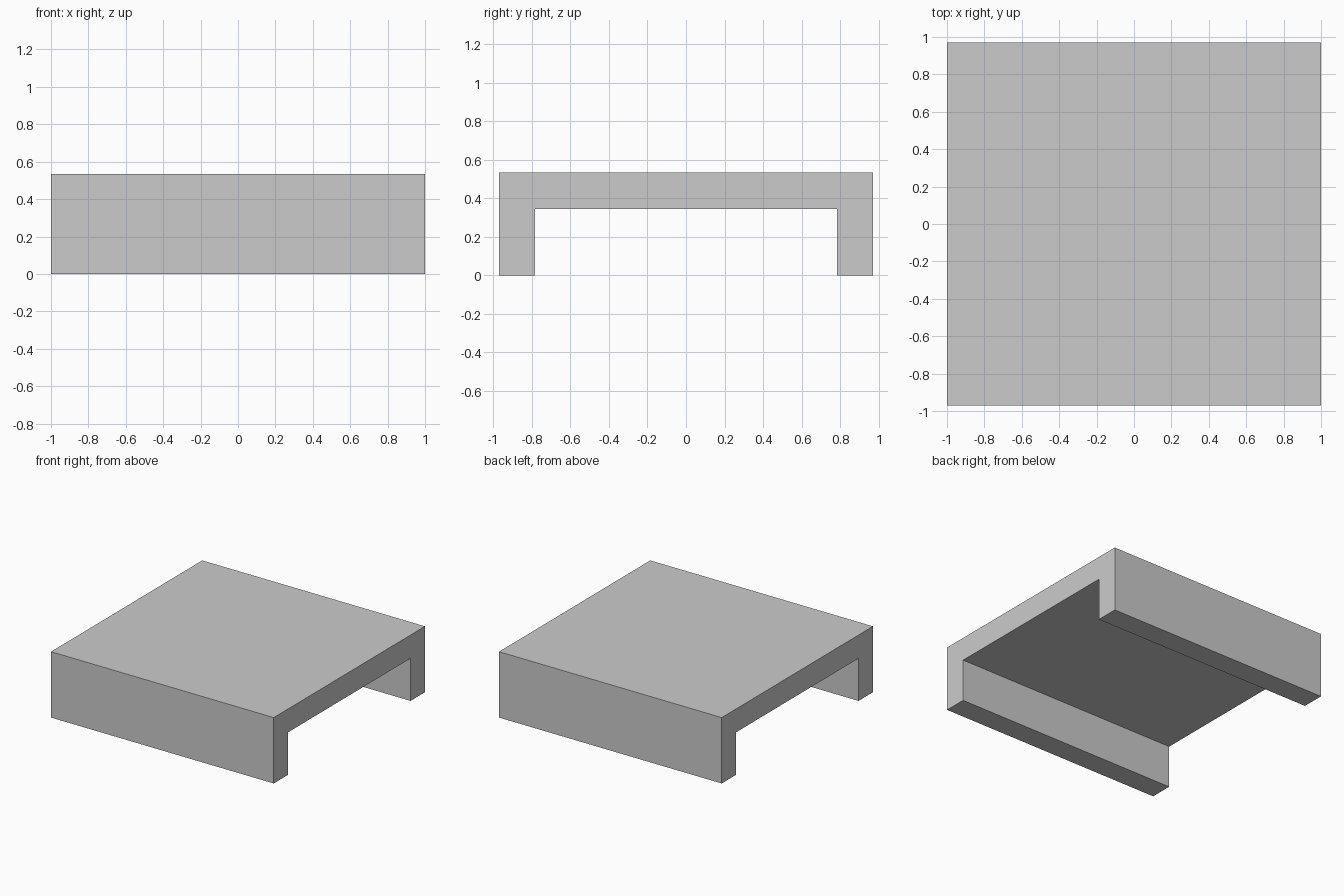
import bpy
import bmesh

cube = bpy.data.objects.get("Cube")
if cube:
    bpy.data.objects.remove(cube, do_unlink=True)

# Plain grey material
grey = bpy.data.materials.new("light_grey")
grey.use_nodes = True
colour = (0.6, 0.6, 0.6, 1.0)
grey.diffuse_color = colour
grey.node_tree.nodes["Principled BSDF"].inputs["Base Color"].default_value = colour

HALF_WIDTH = 1.0
HALF_DEPTH = 0.97
INNER = 0.785
HEIGHT = 0.535
UNDERSIDE = 0.345

# Channel cross-section in (y, z): half outline, then its mirror
half = [(INNER, UNDERSIDE), (INNER, 0), (HALF_DEPTH, 0), (HALF_DEPTH, HEIGHT)]
outline = half + [(-y, z) for y, z in reversed(half)]

# Extrude the cross-section along x into one solid bench
bm = bmesh.new()
end = bm.faces.new([bm.verts.new((-HALF_WIDTH, y, z)) for y, z in outline])
extruded = bmesh.ops.extrude_face_region(bm, geom=[end], use_keep_orig=True)
moved = [v for v in extruded["geom"] if isinstance(v, bmesh.types.BMVert)]
bmesh.ops.translate(bm, verts=moved, vec=(2 * HALF_WIDTH, 0, 0))
bmesh.ops.recalc_face_normals(bm, faces=bm.faces)

mesh = bpy.data.meshes.new("channel_bench")
bm.to_mesh(mesh)
bm.free()
mesh.materials.append(grey)
bench = bpy.data.objects.new("channel_bench", mesh)
bpy.context.collection.objects.link(bench)
